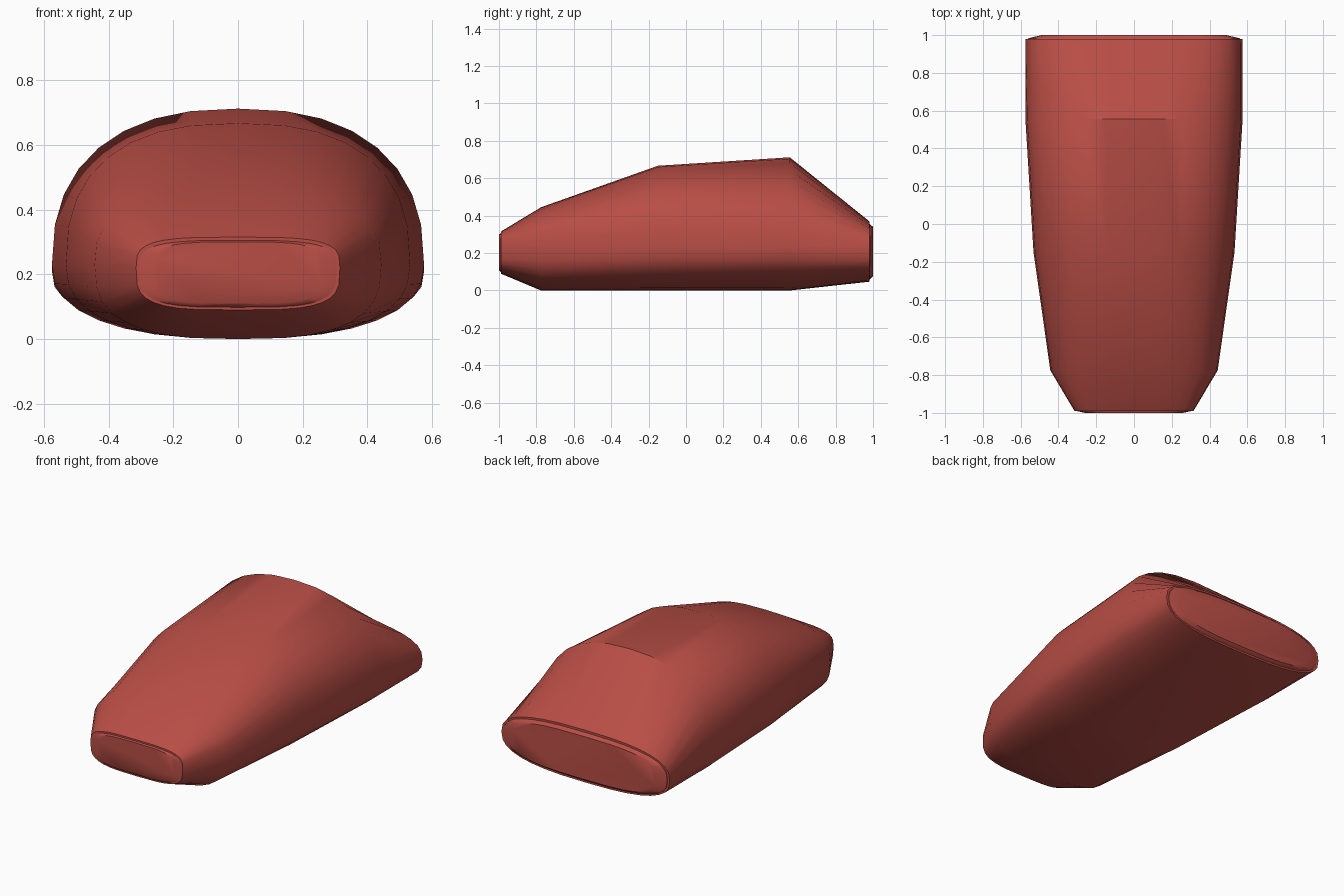
import bpy, bmesh, math

if "Cube" in bpy.data.objects:
    bpy.data.objects.remove(bpy.data.objects["Cube"])

SEG = 32
mat = bpy.data.materials.new("red_shell")
mat.diffuse_color = (0.48, 0.075, 0.06, 1)
mat.use_nodes = True
mat.node_tree.nodes["Principled BSDF"].inputs["Base Color"].default_value = mat.diffuse_color


def section(y, w, z0, z1, zc, n):
    """Superelliptic cross-section with separate upper and lower halves."""
    pts = []
    for i in range(SEG):
        a = 2 * math.pi * i / SEG
        c, s = math.cos(a), math.sin(a)
        x = w * math.copysign(abs(c) ** (2 / n), c)
        h = (z1 - zc) if s > 0 else (zc - z0)
        pts.append((x, y, zc + h * math.copysign(abs(s) ** (2 / n), s)))
    return pts


def loft(name, sections):
    bm = bmesh.new()
    rings = [[bm.verts.new(p) for p in section(*s)] for s in sections]
    for a, b in zip(rings, rings[1:]):
        for i in range(SEG):
            j = (i + 1) % SEG
            bm.faces.new((a[i], a[j], b[j], b[i]))
    bm.faces.new(rings[0])
    bm.faces.new(rings[-1])
    bmesh.ops.recalc_face_normals(bm, faces=bm.faces)
    me = bpy.data.meshes.new(name)
    bm.to_mesh(me)
    bm.free()
    me.materials.append(mat)
    ob = bpy.data.objects.new(name, me)
    bpy.context.collection.objects.link(ob)
    bpy.context.view_layer.objects.active = ob
    for o in bpy.context.selected_objects:
        o.select_set(False)
    ob.select_set(True)
    bpy.ops.object.shade_smooth_by_angle(angle=math.radians(40))
    return ob


# Main shell: y, half width, bottom, top, widest height, squareness
loft("body_shell", [
    (-0.99, 0.315, 0.09, 0.315, 0.22, 3.6),
    (-0.775, 0.443, 0.0, 0.445, 0.23, 2.8),
    (-0.15, 0.532, 0.0, 0.667, 0.23, 2.5),
    (0.555, 0.575, 0.0, 0.712, 0.23, 2.4),
    (0.98, 0.575, 0.047, 0.37, 0.21, 2.7),
])

# Slightly raised end plates with sloping rims
loft("front_plate", [
    (-0.98, 0.308, 0.095, 0.308, 0.215, 3.6),
    (-0.99, 0.305, 0.098, 0.305, 0.215, 3.6),
    (-1.0, 0.26, 0.11, 0.30, 0.21, 4.0),
])
loft("rear_plate", [
    (0.97, 0.565, 0.055, 0.36, 0.21, 2.8),
    (0.983, 0.56, 0.06, 0.355, 0.21, 2.8),
    (1.0, 0.49, 0.075, 0.34, 0.21, 3.2),
])
